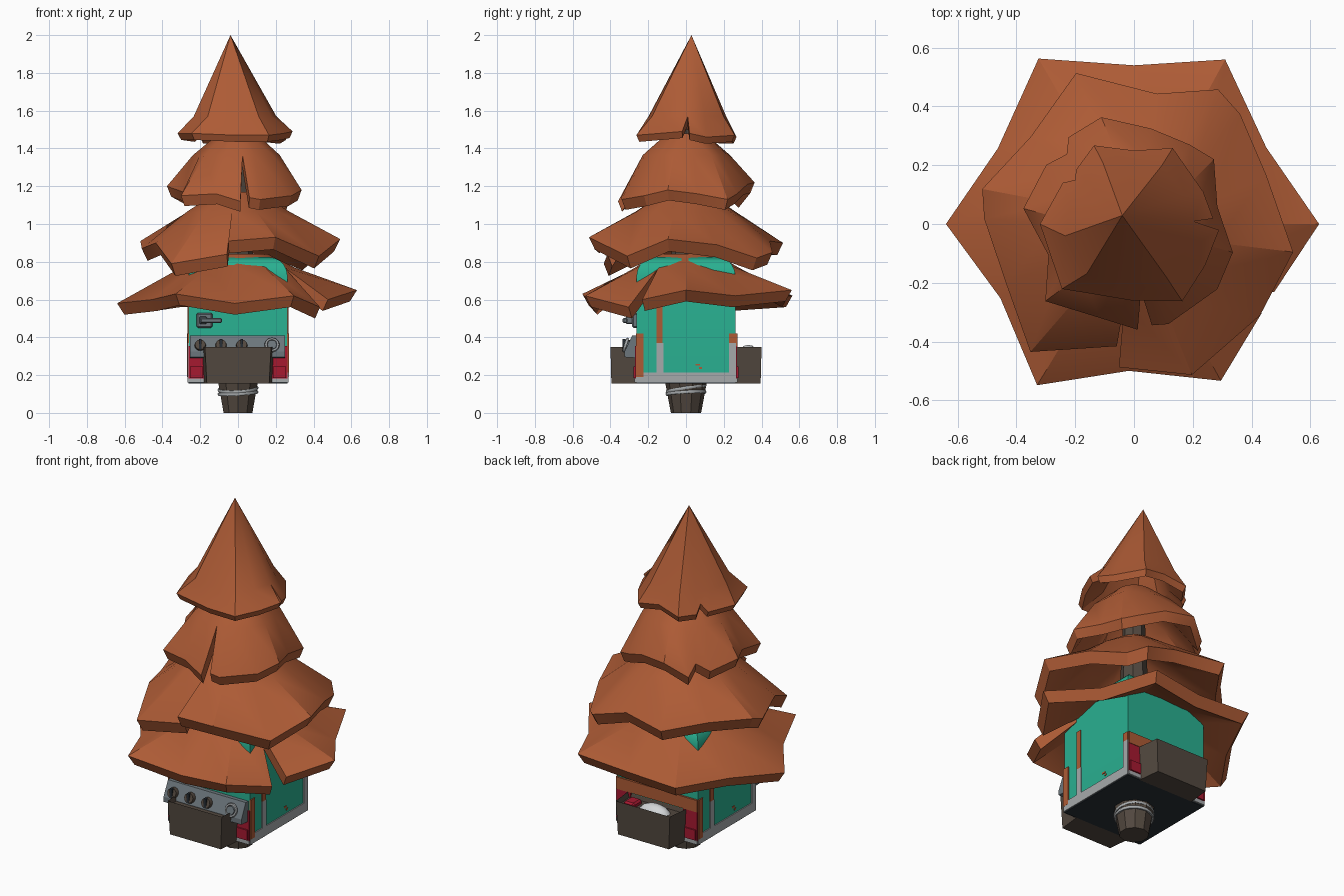
import bpy, bmesh, math
from mathutils import Vector, Matrix

if "Cube" in bpy.data.objects:
    bpy.data.objects.remove(bpy.data.objects["Cube"])

def mat(name, r, g, b):
    m = bpy.data.materials.new(name)
    m.diffuse_color = (r, g, b, 1)
    m.use_nodes = True
    m.node_tree.nodes["Principled BSDF"].inputs["Base Color"].default_value = m.diffuse_color
    return m

RUST = mat("rust orange", 0.42, 0.105, 0.036)
TEAL = mat("teal enamel", 0.022, 0.43, 0.28)
BROWN = mat("bark brown", 0.085, 0.065, 0.05)
LIGHT = mat("light grey", 0.38, 0.40, 0.41)
GREY = mat("mid grey", 0.15, 0.18, 0.20)
RED = mat("deep red", 0.38, 0.01, 0.03)
SLATE = mat("dark slate", 0.02, 0.028, 0.037)
WHITE = mat("off white", 0.65, 0.67, 0.68)

def finish(name, bm, material, smooth=None):
    bmesh.ops.recalc_face_normals(bm, faces=bm.faces)
    me = bpy.data.meshes.new(name)
    bm.to_mesh(me)
    bm.free()
    me.materials.append(material)
    ob = bpy.data.objects.new(name, me)
    bpy.context.collection.objects.link(ob)
    if smooth:
        shade(ob, smooth)
    return ob

def shade(ob, angle):
    bpy.ops.object.select_all(action='DESELECT')
    ob.select_set(True)
    bpy.context.view_layer.objects.active = ob
    bpy.ops.object.shade_smooth_by_angle(angle=math.radians(angle))

def box(name, x, y, z, material, bevel=0):
    bm = bmesh.new()
    bmesh.ops.create_cube(bm, size=1)
    for v in bm.verts:
        v.co = Vector([(lo + hi) / 2 + c * (hi - lo) for c, (lo, hi) in zip(v.co, (x, y, z))])
    if bevel:
        bmesh.ops.bevel(bm, geom=bm.edges[:], offset=bevel, segments=1, affect='EDGES')
    return finish(name, bm, material)

def cone(name, r1, r2, start, end, material, n=12):
    a, b = Vector(start), Vector(end)
    bm = bmesh.new()
    bmesh.ops.create_cone(bm, cap_ends=True, segments=n, radius1=r1, radius2=r2, depth=(b - a).length)
    rot = (b - a).to_track_quat('Z', 'Y').to_matrix().to_4x4()
    bmesh.ops.transform(bm, matrix=Matrix.Translation((a + b) / 2) @ rot, verts=bm.verts)
    return finish(name, bm, material, 35)

def ring(name, R, r, loc, rot, material):
    bpy.ops.mesh.primitive_torus_add(major_radius=R, minor_radius=r, major_segments=20,
                                     minor_segments=6, location=loc, rotation=rot)
    ob = bpy.context.object
    ob.name = name
    ob.data.materials.append(material)
    shade(ob, 60)

# Foliage skirt: a shell of top, shoulder, rim, folded lip and inner wall,
# split at one notch below the shoulder
def skirt(name, top, mid, rim, centre=(0, 0), lip=0.06, gap=0.05):
    n = len(rim)
    seam = (rim[0][0] + rim[-1][0] - 360) / 2
    mean = sum(p[1] for p in rim) / n
    bm = bmesh.new()
    cols = []
    for i, (ang, r, z) in enumerate(rim):
        even = seam + 360 * i / (n - 1)
        end = i in (0, n - 1)
        mid_ang = even if end else even * 0.3 + ang * 0.7
        mid_r = mid[0] * (1 if end else 0.55 + 0.45 * r / mean)
        col = []
        for a, rr, zz, k in ((even, top[0], top[1], 1), (mid_ang, mid_r, mid[1], 0.3),
                             (ang, r, z, 0), (ang, r * 0.94, z - lip, 0),
                             (mid_ang, mid_r - 0.035, mid[1] - gap, 0.3),
                             (even, top[0] * 0.7, top[1] - gap - 0.02, 1)):
            t = math.radians(a)
            col.append(bm.verts.new((rr * math.cos(t) + centre[0] * k,
                                     rr * math.sin(t) + centre[1] * k, zz)))
        cols.append(col)
    for a, b in zip(cols, cols[1:]):
        for j in range(5):
            bm.faces.new((a[j], a[j + 1], b[j + 1], b[j]))
    for c in (cols[0], cols[-1]):
        bm.faces.new((c[1], c[2], c[3], c[4]))
    bmesh.ops.remove_doubles(bm, verts=[c[j] for c in cols for j in (0, 1, 4, 5)], dist=0.004)
    finish(name, bm, RUST, 30)

# rim entries are (angle, radius, height)
skirt("foliage_bottom", (0.16, 0.84), (0.285, 0.77), [
    (-26, .53, .60), (0, .63, .65), (30, .52, .62), (61, .64, .65), (90, .54, .62),
    (120, .65, .62), (151, .53, .60), (180, .64, .58), (209, .52, .60), (239, .64, .63),
    (268, .50, .58), (299, .61, .62), (325, .53, .56)])
skirt("foliage_lower_middle", (0.11, 1.17), (0.27, 1.065), [
    (-96, .49, .91), (-69, .55, .93), (-36, .53, .83), (-10, .55, .92), (20, .48, .89),
    (46, .52, .82), (58, .54, .85), (80, .45, .91), (111, .55, .90), (140, .46, .91),
    (167, .53, .91), (178, .51, .87), (205, .48, .90), (231, .56, .79), (262, .42, .84)], lip=0.065)
skirt("foliage_upper_middle", (0.1, 1.48), (0.23, 1.365), [
    (-80, .35, 1.14), (-71, .36, 1.13), (-38, .36, 1.15), (-16, .35, 1.18), (12, .29, 1.16),
    (39, .35, 1.13), (55, .33, 1.16), (80, .33, 1.21), (107, .38, 1.22), (127, .37, 1.14),
    (134, .33, 1.20), (146, .36, 1.16), (172, .38, 1.20), (200, .31, 1.17), (221, .40, 1.15),
    (250, .34, 1.16), (272, .36, 1.12)], lip=0.055)
skirt("foliage_top", (0.001, 2.0), (0.215, 1.57), [
    (4, .27, 1.48), (25, .26, 1.46), (63, .29, 1.47), (90, .25, 1.49), (117, .30, 1.46),
    (137, .27, 1.46), (143, .25, 1.51), (150, .28, 1.47), (180, .32, 1.48), (222, .33, 1.48),
    (268, .26, 1.47), (302, .31, 1.47), (330, .28, 1.48), (356, .29, 1.49)],
    centre=(-0.04, 0.03), lip=0.035)

# Trunk, with a grey coil near the foot
cone("trunk_foot", 0.08, 0.11, (0, 0, 0), (0, 0, 0.16), BROWN, 10)
cone("trunk_upper", 0.08, 0.05, (0, 0, 0.8), (0, 0, 1.5), BROWN, 8)
for i, tilt in enumerate((0.06, 0.16)):
    ring("trunk_coil", 0.1, 0.009, (0, 0, 0.105 + 0.022 * i), (tilt, -0.06, 0), LIGHT)

# Enamel body with a rounded top
W = 0.262
bm = bmesh.new()
bmesh.ops.create_cube(bm, size=1)
for v in bm.verts:
    v.co = Vector((v.co.x * 2 * W, v.co.y * 2 * W, 0.165 + (v.co.z + 0.5) * 0.66))
bmesh.ops.bevel(bm, geom=[e for e in bm.edges if min(v.co.z for v in e.verts) > 0.8],
                offset=0.1, segments=5, profile=0.5, affect='EDGES')
finish("enamel_body", bm, TEAL, 35)
box("base_plate", (-W, W), (-W, W), (0.155, 0.17), SLATE)

# Side trim: base strip, corner strips and worn patches on both sides
for s in (-1, 1):
    def plate(name, y0, y1, z, material, t=0.006):
        x = sorted((s * (W - 0.003), s * (W + t)))
        box(name, x, sorted((s * y0, s * y1)), z, material)
    plate("side_base_strip", -0.265, 0.265, (0.16, 0.215), LIGHT)
    plate("side_corner_rust", -0.265, -0.225, (0.19, 0.42), RUST, 0.007)
    plate("side_upright", -0.155, -0.12, (0.2, 0.37), LIGHT)
    plate("side_upright_rust", -0.155, -0.125, (0.37, 0.6), RUST)
    plate("side_back_upright", 0.228, 0.265, (0.2, 0.37), LIGHT)
    plate("side_back_rust", 0.228, 0.265, (0.37, 0.42), RUST)
    plate("rust_chip", 0.05, 0.075, (0.25, 0.26), RUST, 0.003)
    plate("rust_chip", 0.07, 0.085, (0.233, 0.243), RUST, 0.003)

# Front and back: red lower panels, grey base, shallow tray
for s, side in ((-1, "front"), (1, "back")):
    def face(name, x, d0, d1, z, material):
        return box(name, x, sorted((s * d0, s * d1)), z, material)
    face(side + "_base_strip", (-W, W), 0.255, 0.272, (0.16, 0.182), LIGHT)
    for m in (-1, 1):
        face(side + "_red_panel", sorted((m * 0.17, m * W)), 0.255, 0.27, (0.18, 0.355), RED)
        face(side + "_red_block", sorted((m * 0.186, m * 0.254)), 0.26, 0.278, (0.185, 0.245), RED)
    bm = bmesh.new()
    lo = [bm.verts.new((x, s * y, 0.155)) for x, y in ((-.18, .26), (-.165, .395), (.165, .395), (.18, .26))]
    hi = [bm.verts.new((x, s * y, 0.35)) for x, y in ((-.19, .26), (-.175, .40), (.175, .40), (.19, .26))]
    bm.faces.new(lo)
    for i in range(4):
        j = (i + 1) % 4
        bm.faces.new((lo[i], lo[j], hi[j], hi[i]))
    lid = bm.faces.new(hi)
    bmesh.ops.recalc_face_normals(bm, faces=bm.faces)
    bmesh.ops.inset_region(bm, faces=[lid], thickness=0.012, depth=0)
    for v in lid.verts:
        v.co.z -= 0.03
    finish(side + "_tray", bm, BROWN)

# Back trim, with a white mound and a red piece resting in the back tray
box("back_rust_band", (-0.262, 0.262), (0.255, 0.273), (0.35, 0.42), RUST)
bm = bmesh.new()
bmesh.ops.create_uvsphere(bm, u_segments=16, v_segments=8, radius=1)
bmesh.ops.transform(bm, matrix=Matrix.Translation((-0.03, 0.33, 0.3)) @ Matrix.Diagonal((0.1, 0.055, 0.06, 1)),
                    verts=bm.verts)
finish("white_mound", bm, WHITE, 60)
box("red_piece", (0.08, 0.15), (0.29, 0.37), (0.31, 0.345), RED, 0.01)

# Tilted control panel with knobs and a dial
bm = bmesh.new()
prof = ((-0.25, 0.29), (-0.325, 0.295), (-0.325, 0.325), (-0.285, 0.41), (-0.25, 0.41))
ends = [[bm.verts.new((x, y, z)) for y, z in prof] for x in (-0.255, 0.25)]
for e in ends:
    bm.faces.new(e)
for i in range(5):
    j = (i + 1) % 5
    bm.faces.new((ends[0][i], ends[0][j], ends[1][j], ends[1][i]))
finish("control_panel", bm, GREY)
for x in (-0.2, -0.09, 0.02):
    cone("knob", 0.032, 0.028, (x, -0.3, 0.353), (x, -0.33, 0.362), BROWN)
    box("knob_grip", (x - 0.007, x + 0.007), (-0.337, -0.32), (0.335, 0.39), SLATE)
cone("dial", 0.028, 0.024, (0.18, -0.3, 0.353), (0.18, -0.33, 0.362), GREY)
ring("dial_ring", 0.032, 0.008, (0.18, -0.32, 0.36), (math.radians(72), 0, 0), LIGHT)

# Door latch on the upper front
box("latch_base", (-0.22, -0.135), (-0.285, -0.255), (0.45, 0.53), GREY, 0.008)
box("latch_stem", (-0.205, -0.165), (-0.32, -0.28), (0.47, 0.51), GREY, 0.006)
box("latch_lever", (-0.2, -0.085), (-0.335, -0.31), (0.475, 0.502), GREY, 0.006)
